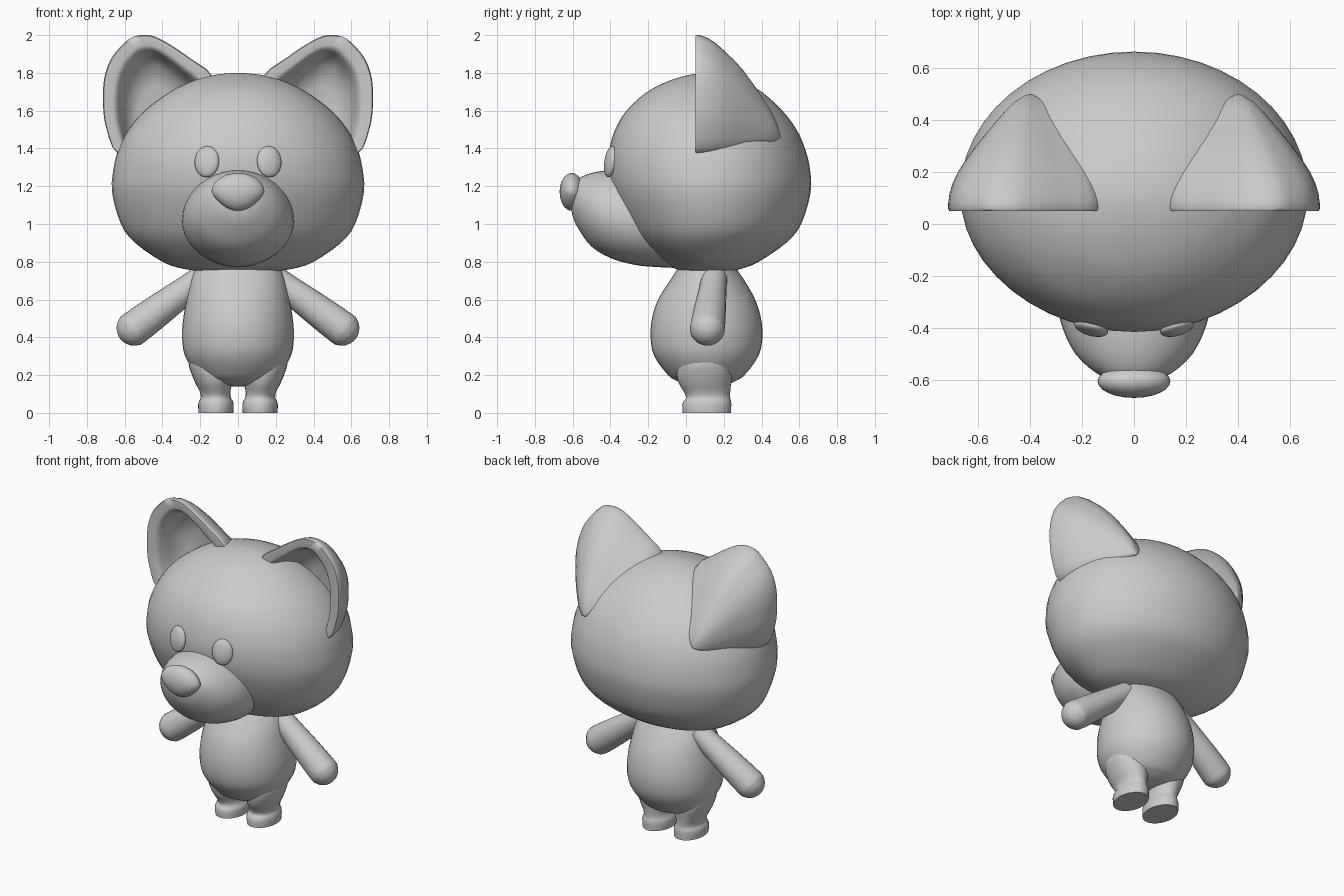
import bpy, bmesh, math
from mathutils import Vector, Euler

if "Cube" in bpy.data.objects:
    bpy.data.objects.remove(bpy.data.objects["Cube"])

grey = bpy.data.materials.new("plain_grey")
grey.diffuse_color = (0.6, 0.6, 0.6, 1)
grey.use_nodes = True
grey.node_tree.nodes["Principled BSDF"].inputs["Base Color"].default_value = grey.diffuse_color


def finish(name, bm, angle=50):
    bmesh.ops.recalc_face_normals(bm, faces=bm.faces)
    me = bpy.data.meshes.new(name)
    bm.to_mesh(me)
    bm.free()
    ob = bpy.data.objects.new(name, me)
    bpy.context.collection.objects.link(ob)
    me.materials.append(grey)
    bpy.ops.object.select_all(action='DESELECT')
    bpy.context.view_layer.objects.active = ob
    ob.select_set(True)
    bpy.ops.object.shade_smooth_by_angle(angle=math.radians(angle))
    return ob


def skin(name, rings, angle=50):
    """Bridge rings of points and cap both ends."""
    bm = bmesh.new()
    vs = [[bm.verts.new(p) for p in ring] for ring in rings]
    n = len(vs[0])
    for a, b in zip(vs, vs[1:]):
        for i in range(n):
            j = (i + 1) % n
            bm.faces.new((a[i], a[j], b[j], b[i]))
    bm.faces.new(vs[0])
    bm.faces.new(vs[-1])
    return finish(name, bm, angle)


def spline(rows, steps, closed=False):
    """Catmull-Rom interpolation of numeric rows."""
    n, out = len(rows), []
    for i in range(n if closed else n - 1):
        pick = (lambda k: rows[k % n]) if closed else (lambda k: rows[max(0, min(n - 1, k))])
        p = [pick(i + k) for k in (-1, 0, 1, 2)]
        for s in range(steps):
            t = s / steps
            out.append([b + 0.5 * t * (c - a + t * (2*a - 5*b + 4*c - d + t * (3*(b - c) + d - a)))
                        for a, b, c, d in zip(*p)])
    return out if closed else out + [list(rows[-1])]


def loft(name, rows, place, steps=3, seg=40, angle=50):
    """Rows are (position, half width, low, high, middle) of two joined half ellipses."""
    rings = []
    for t, w, lo, hi, mid in spline(rows, steps):
        ring = []
        for k in range(seg):
            a = 2 * math.pi * k / seg
            s = math.sin(a)
            ring.append(place(w * math.cos(a), mid + s * (hi - mid if s > 0 else mid - lo), t))
        rings.append(ring)
    return skin(name, rings, angle)


def upright(u, v, t):
    return (u, v, t)


def ball(name, loc, size, rot=(0, 0, 0), shape=None):
    bm = bmesh.new()
    bmesh.ops.create_uvsphere(bm, u_segments=24, v_segments=16, radius=1)
    r = Euler(rot).to_matrix()
    for v in bm.verts:
        c = shape(v.co) if shape else v.co
        v.co = Vector(loc) + r @ Vector((c.x * size[0], c.y * size[1], c.z * size[2]))
    return finish(name, bm)


# Head
loft("head", [(0.75, .20, -.02, .24, .11), (0.765, .30, -.06, .30, .11), (0.80, .40, -.12, .385, .11),
              (0.9, .545, -.245, .53, .11), (1.0, .62, -.32, .61, .12), (1.17, .667, -.395, .66, .12),
              (1.3, .658, -.415, .655, .12), (1.4, .632, -.405, .63, .12), (1.5, .58, -.375, .585, .12),
              (1.6, .495, -.315, .51, .11), (1.7, .36, -.205, .40, .1), (1.76, .235, -.085, .29, .1),
              (1.79, .12, .02, .19, .1), (1.8, .01, .09, .11, .1)], upright, seg=48)

# Muzzle, lofted from its tip back into the head
loft("muzzle", [(-.612, .01, 1.12, 1.14, 1.13), (-.60, .085, 1.04, 1.2, 1.12), (-.57, .15, .975, 1.24, 1.11),
                (-.5, .225, .88, 1.27, 1.07), (-.4, .275, .82, 1.285, 1.04), (-.3, .295, .79, 1.28, 1.02),
                (-.2, .285, .775, 1.25, 1.0), (0, .22, .765, 1.15, .95)], lambda u, v, t: (u, t, v))

# Nose, broad above and narrow below
ball("nose", (0, -.605, 1.17), (.14, .064, .1),
     shape=lambda c: Vector((c.x * (1 + .28 * min(c.z, 0)), c.y, c.z)))

# Torso
loft("torso", [(.14, .02, .09, .13, .11), (.15, .11, .0, .215, .11), (.17, .17, -.05, .265, .11),
               (.2, .215, -.095, .31, .11), (.3, .28, -.168, .383, .11), (.4, .296, -.188, .405, .11),
               (.5, .29, -.18, .397, .11), (.6, .272, -.148, .366, .11), (.7, .25, -.085, .31, .11),
               (.8, .21, -.02, .24, .11)], upright)

# Ear rim outline (x, z), depth profile and hollow
outline = spline([(.14, 1.79), (.25, 1.875), (.36, 1.95), (.46, 1.998), (.55, 1.993), (.61, 1.95), (.675, 1.87),
                  (.71, 1.76), (.714, 1.62), (.695, 1.5), (.63, 1.37), (.42, 1.36), (.24, 1.47),
                  (.13, 1.66)], 3, True)
hollow = [(.27, .05, .05), (.265, .4, .5), (.23, .58, .7), (.15, .67, .8), (.085, .73, .84), (.055, .78, .87)]
rim = [(.05, .83, .90), (.05, .985, .99), (.06, 1, 1)]
dome = [(.12, .98, .965), (.2, .88, .85), (.3, .66, .66), (.4, .40, .40), (.47, .19, .19), (.5, .02, .02)]

for side, s in (("left", 1), ("right", -1)):
    # Ear: hollow in front, rounded behind
    rings = [[(s * (.40 + (x - .40) * fx), y, 1.46 + (z - 1.46) * fz) for x, z in outline]
             for y, fx, fz in hollow + rim + spline([rim[-1]] + dome, 2)[1:]]
    skin(side + "_ear", rings, 60)

    # Eye
    ball(side + "_eye", (s * .165, -.4, 1.33), (.067, .028, .083), (-.15, 0, s * .28))

    # Arm, a tapered sausage running out and down
    root, tip = Vector((s * .19, .15, .715)), Vector((s * .552, .113, .447))
    axis = (tip - root).normalized()
    across = axis.cross(Vector((0, 1, 0))).normalized()
    deep = across.cross(axis)
    length = (tip - root).length
    rows = [(0, .068), (.12, .074), (.3, .086), (length, .092)]
    rows += [(length + .09 * math.sin(a), .092 * math.cos(a)) for a in (.35, .7, 1.05, 1.35, 1.54)]
    loft(side + "_arm", [(t, r, -r, r, 0) for t, r in rows],
         lambda u, v, t: root + axis * t + across * u + deep * v, steps=2, seg=24)

    # Leg with a rounded foot and flat sole
    loft(side + "_leg", [(0, .092, -.018, .238, .11), (.045, .094, -.02, .24, .11), (.065, .088, -.01, .238, .11),
                         (.08, .08, 0, .234, .11), (.11, .08, -.01, .234, .11), (.15, .095, -.035, .238, .11),
                         (.2, .11, -.05, .245, .11), (.27, .12, -.05, .24, .11), (.34, .09, -.01, .2, .11)],
         lambda u, v, t: (s * (.117 + u + .14 * max(0, t - .08)), v, t), steps=2, seg=28)
